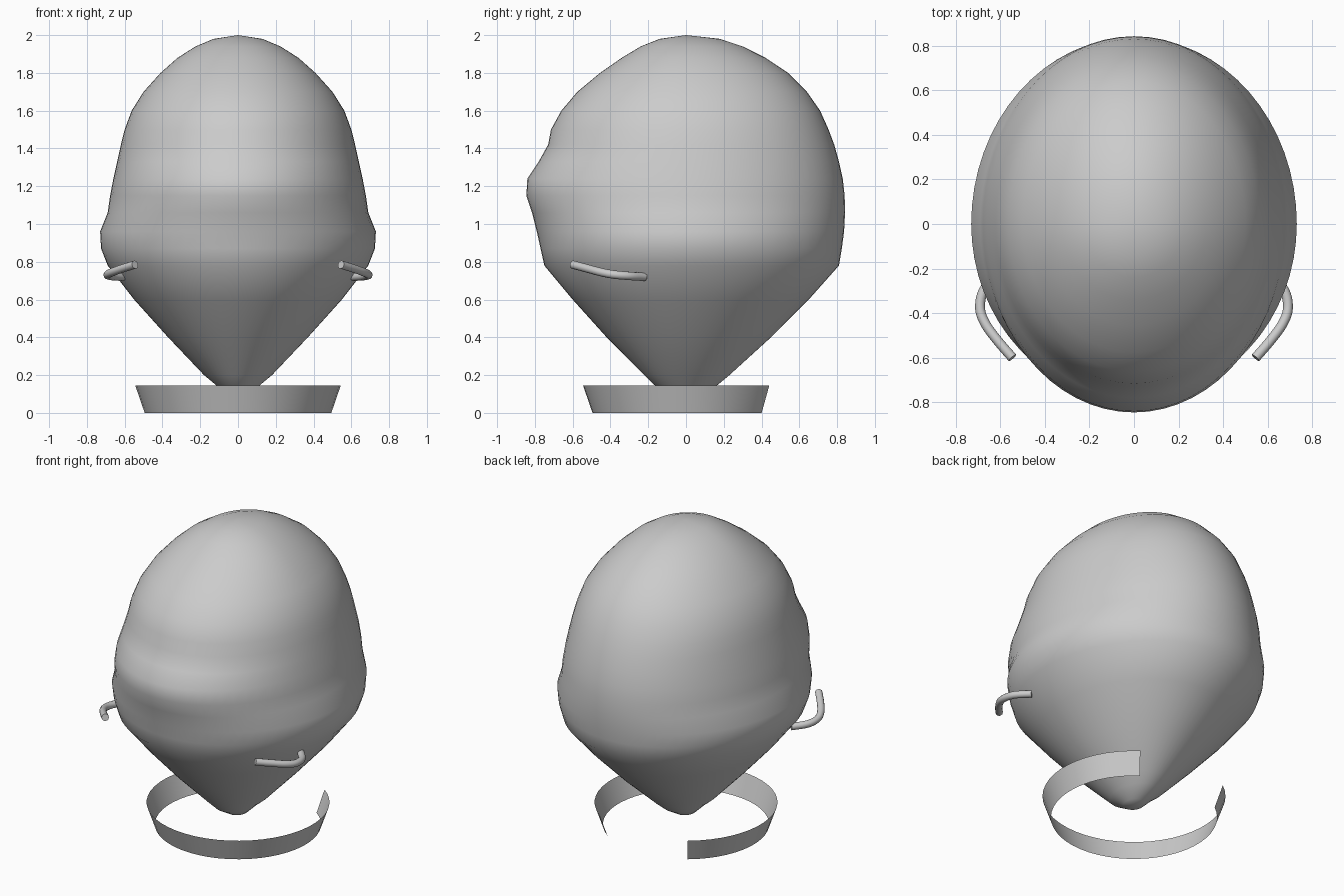
import bpy, bmesh, math
from mathutils import Vector

default = bpy.data.objects.get("Cube")
if default:
    bpy.data.objects.remove(default, do_unlink=True)


def make_material(name, color):
    material = bpy.data.materials.new(name)
    material.use_nodes = True
    material.diffuse_color = color
    material.node_tree.nodes["Principled BSDF"].inputs["Base Color"].default_value = color
    return material


grey = make_material("light grey", (0.6, 0.6, 0.6, 1))


def finish(bm, name, sharp_angle=60):
    mesh = bpy.data.meshes.new(name)
    bm.to_mesh(mesh)
    bm.free()
    mesh.materials.append(grey)
    part = bpy.data.objects.new(name, mesh)
    bpy.context.collection.objects.link(part)
    bpy.ops.object.select_all(action="DESELECT")
    bpy.context.view_layer.objects.active = part
    part.select_set(True)
    bpy.ops.object.shade_smooth_by_angle(angle=math.radians(sharp_angle))
    return part


def bridge(bm, lower, upper, closed=True):
    count = len(lower)
    for i in range(count if closed else count - 1):
        j = (i + 1) % count
        bm.faces.new((lower[i], lower[j], upper[j], upper[i]))


# Egg-shaped head: height, half width, front depth, back depth
HEAD_PROFILE = [
    (0.09, 0.06, 0.07, 0.07), (0.15, 0.12, 0.17, 0.17),
    (0.2, 0.18, 0.22, 0.23), (0.4, 0.37, 0.42, 0.45),
    (0.6, 0.55, 0.6, 0.65), (0.78, 0.69, 0.75, 0.81),
    (0.87, 0.725, 0.77, 0.825), (0.96, 0.73, 0.79, 0.837),
    (1.06, 0.69, 0.815, 0.842), (1.15, 0.677, 0.845, 0.84),
    (1.24, 0.66, 0.84, 0.83), (1.33, 0.64, 0.78, 0.81),
    (1.42, 0.62, 0.73, 0.785), (1.5, 0.6, 0.715, 0.755),
    (1.6, 0.563, 0.66, 0.71), (1.7, 0.5, 0.575, 0.64),
    (1.8, 0.41, 0.455, 0.54), (1.88, 0.32, 0.34, 0.42),
    (1.94, 0.225, 0.24, 0.3), (1.98, 0.13, 0.14, 0.18),
]


def build_head(segments=64):
    bm = bmesh.new()
    rings = []
    for z, width, front, back in HEAD_PROFILE:
        ring = []
        for i in range(segments):
            a = math.tau * i / segments
            depth = back if math.sin(a) > 0 else front
            ring.append(bm.verts.new((width * math.cos(a), depth * math.sin(a), z)))
        rings.append(ring)
    for lower, upper in zip(rings, rings[1:]):
        bridge(bm, lower, upper)
    # Close the crown and the chin with fans
    for ring, z in ((rings[0], 0.075), (rings[-1], 2)):
        tip = bm.verts.new((0, 0, z))
        for i in range(segments):
            bm.faces.new((ring[i], ring[(i + 1) % segments], tip))
    bmesh.ops.recalc_face_normals(bm, faces=bm.faces)
    return finish(bm, "head")


# Thin flared collar, open at the back
def build_collar(segments=40):
    bm = bmesh.new()
    opening = math.radians(36)
    rows = []
    for z, radius in ((0, 0.495), (0.145, 0.545)):
        row = []
        for i in range(segments + 1):
            a = math.pi / 2 + opening + (math.tau - 2 * opening) * i / segments
            row.append(bm.verts.new((radius * math.cos(a), radius * math.sin(a), z)))
        rows.append(row)
    bridge(bm, rows[0], rows[1], closed=False)
    return finish(bm, "collar")


# Hooked rod beside each cheek
ROD_PATH = [(0.545, -0.6, 0.785), (0.61, -0.525, 0.765), (0.665, -0.45, 0.745),
            (0.69, -0.38, 0.732), (0.675, -0.3, 0.725), (0.61, -0.22, 0.72)]


def smooth_path(points, steps=5):
    pts = [Vector(p) for p in points]
    pts = [2 * pts[0] - pts[1]] + pts + [2 * pts[-1] - pts[-2]]
    path = []
    for a, b, c, d in zip(pts, pts[1:], pts[2:], pts[3:]):
        for s in range(steps):
            t = s / steps
            path.append(b + (c - a) * t / 2 + (a - 2.5 * b + 2 * c - d / 2) * t ** 2
                        + (1.5 * (b - c) + (d - a) / 2) * t ** 3)
    return path + [pts[-2]]


def build_rod(name, side, radius=0.022, sides=12):
    bm = bmesh.new()
    path = smooth_path([(side * x, y, z) for x, y, z in ROD_PATH])
    rings = []
    for i, point in enumerate(path):
        along = (path[min(i + 1, len(path) - 1)] - path[max(i - 1, 0)]).normalized()
        across = along.cross(Vector((0, 0, 1))).normalized()
        up = across.cross(along)
        rings.append([bm.verts.new(point + radius * (across * math.cos(a) + up * math.sin(a)))
                      for a in (math.tau * k / sides for k in range(sides))])
    for lower, upper in zip(rings, rings[1:]):
        bridge(bm, lower, upper)
    bm.faces.new(rings[0])
    bm.faces.new(rings[-1])
    bmesh.ops.recalc_face_normals(bm, faces=bm.faces)
    return finish(bm, name)


build_head()
build_collar()
build_rod("left_rod", 1)
build_rod("right_rod", -1)
